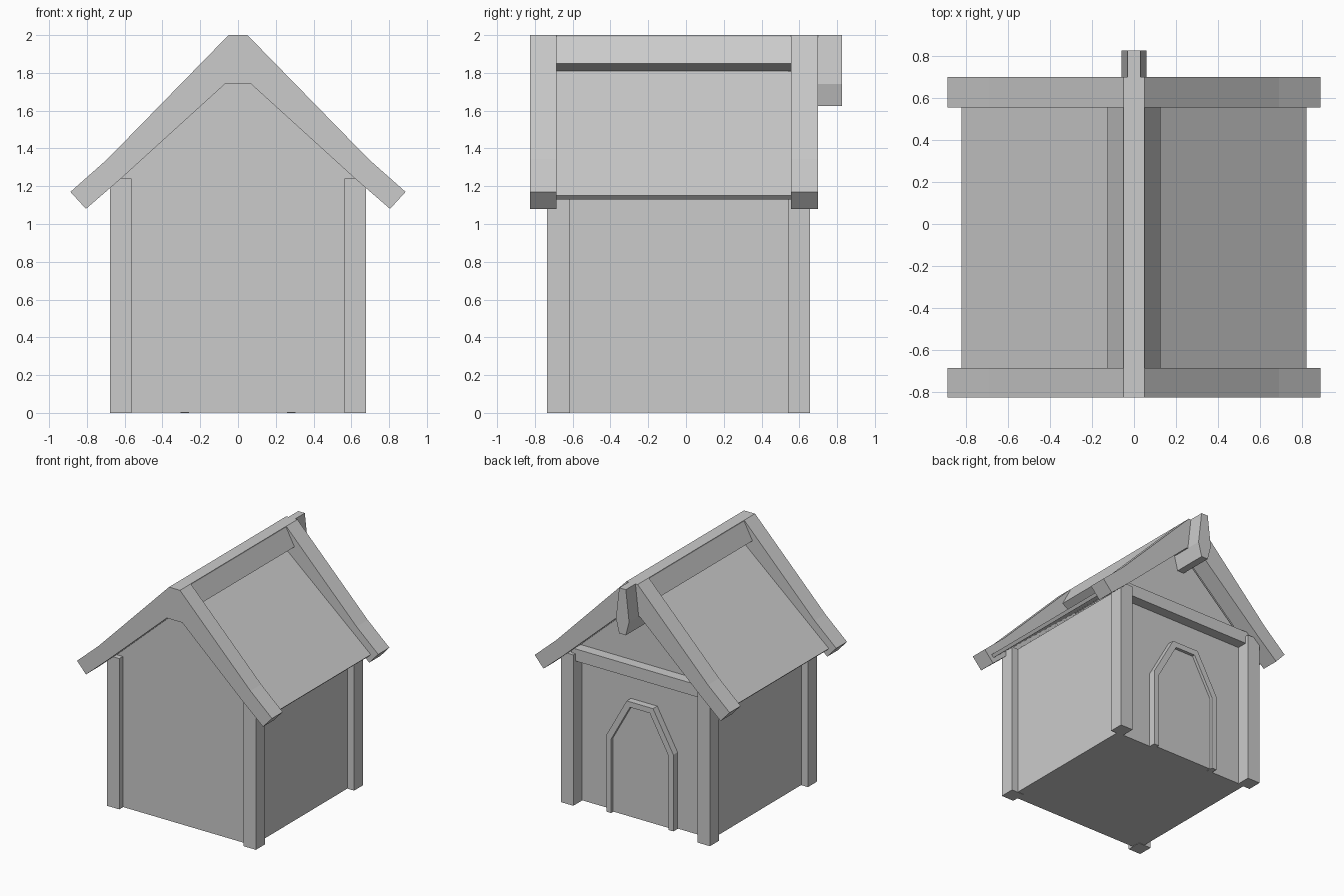
import bpy

if "Cube" in bpy.data.objects:
    bpy.data.objects.remove(bpy.data.objects["Cube"])


def extrude(name, pts, y0, y1):
    """Extrude an x-z profile (clockwise seen from the front) along y."""
    n = len(pts)
    verts = [(x, y0, z) for x, z in pts] + [(x, y1, z) for x, z in pts]
    faces = [tuple(reversed(range(n))), tuple(range(n, 2 * n))]
    faces += [(i, (i + 1) % n, n + (i + 1) % n, n + i) for i in range(n)]
    mesh = bpy.data.meshes.new(name)
    mesh.from_pydata(verts, [], [f[::-1] for f in faces])
    mesh.update()
    obj = bpy.data.objects.new(name, mesh)
    bpy.context.collection.objects.link(obj)
    # make every normal point outwards
    import bmesh
    bm = bmesh.new()
    bm.from_mesh(mesh)
    bmesh.ops.recalc_face_normals(bm, faces=bm.faces)
    bm.to_mesh(mesh)
    bm.free()
    return obj


def prism(name, half, y0, y1):
    """Symmetric profile; half = right side points, top to bottom."""
    return extrude(name, half + [(-x, z) for x, z in reversed(half)], y0, y1)


def box(name, x0, x1, y0, y1, z0, z1):
    return extrude(name, [(x0, z1), (x1, z1), (x1, z0), (x0, z0)], y0, y1)


def mirror_x(obj):
    obj.modifiers.new("mirror", 'MIRROR').use_axis[0] = True


# House body with gable ends
prism("walls", [(0.05, 1.76), (0.62, 1.24), (0.62, 0.003)], -0.69, 0.545)

# Corner posts
for name, y0, y1 in (("front_post", -0.735, -0.615), ("back_post", 0.54, 0.657)):
    mirror_x(box(name, 0.565, 0.678, y0, y1, 0, 1.24))

# Gable boards at both ends of the roof
board = [(0.05, 2.0), (0.69, 1.345), (0.887, 1.17), (0.805, 1.08),
         (0.62, 1.24), (0.07, 1.74)]
for name, y0, y1 in (("front_gable_board", -0.825, -0.685),
                     ("back_gable_board", 0.555, 0.70)):
    prism(name, board, y0, y1)

# Roof panels, ridge cap and ridge beam
mirror_x(extrude("roof_panel", [(0.03, 1.827), (0.82, 1.15), (0.80, 1.13), (0.03, 1.79)],
                 -0.69, 0.56))
prism("ridge_cap", [(0.05, 1.99), (0.125, 1.85), (0.05, 1.81)], -0.69, 0.56)
box("ridge_beam", -0.05, 0.05, -0.69, 0.56, 1.85, 2.0)

# Hanging ornament at the back of the ridge
prism("ridge_ornament", [(0.03, 2.0), (0.06, 1.74), (0.03, 1.625)], 0.54, 0.825)

# Cross beam above the door
box("cross_beam", -0.60, 0.60, 0.53, 0.63, 1.18, 1.28)

# Door frame: right half of an arch, mirrored, with recessed panel
outer = [(0.0, 0.96), (0.12, 0.96), (0.305, 0.63), (0.305, 0.0)]
inner = [(0.26, 0.0), (0.26, 0.61), (0.09, 0.915), (0.0, 0.915)]
mirror_x(extrude("door_frame", outer + inner, 0.54, 0.60))
prism("door", [(0.095, 0.925), (0.265, 0.615), (0.265, 0.003)], 0.54, 0.575)
